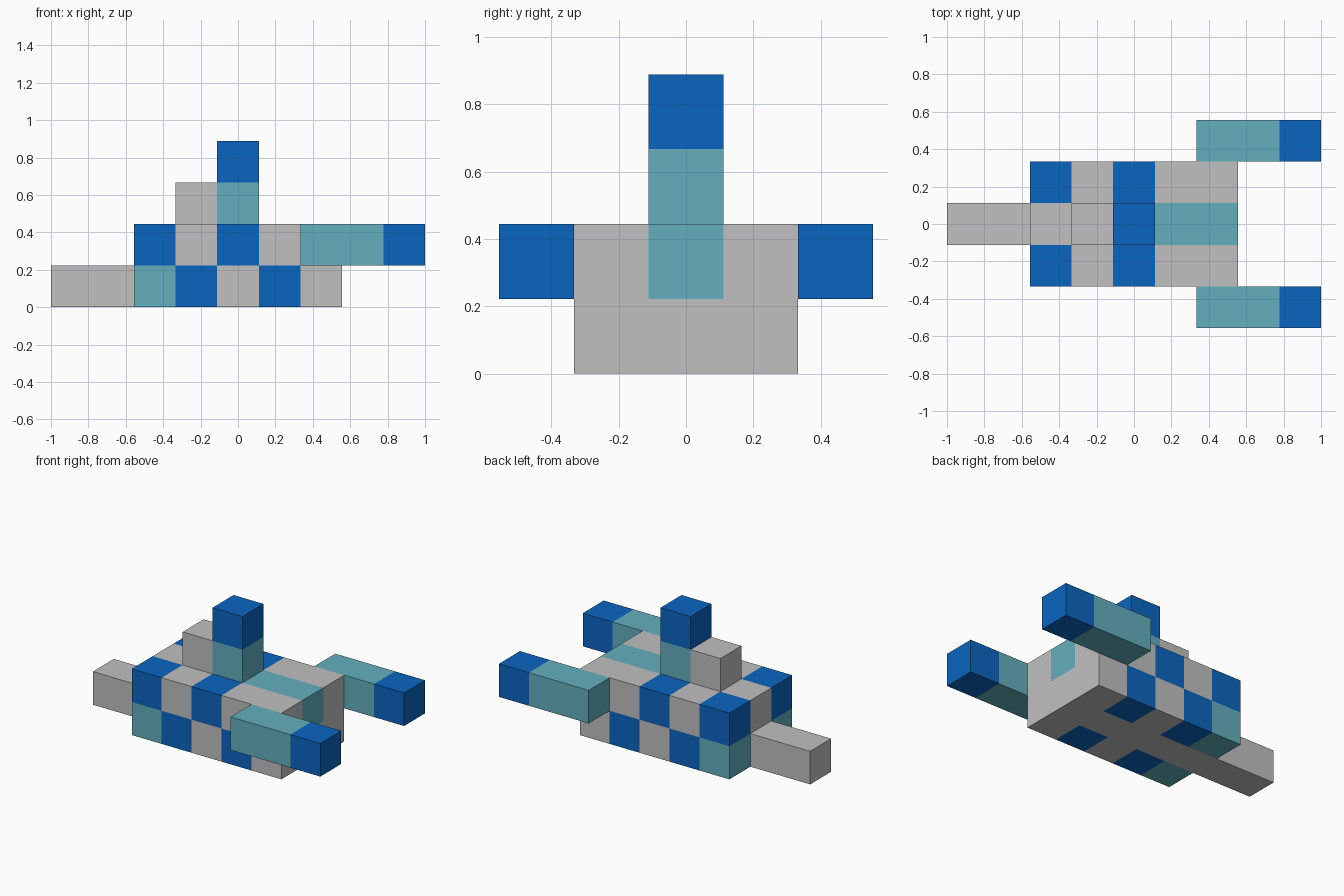
import bpy
import bmesh
from mathutils import Vector

if "Cube" in bpy.data.objects:
    bpy.data.objects.remove(bpy.data.objects["Cube"], do_unlink=True)

U = 2 / 9                                  # edge of one cell
ORIGIN = Vector((-4.5, -2.5, 0))           # grid corner, in cells
GREY, BLUE, TEAL = range(3)


def make_material(name, rgb):
    mat = bpy.data.materials.new(name)
    mat.use_nodes = True
    mat.diffuse_color = (*rgb, 1)
    mat.node_tree.nodes["Principled BSDF"].inputs["Base Color"].default_value = (*rgb, 1)
    return mat


MATERIALS = [
    make_material("light grey", (0.527, 0.527, 0.527)),
    make_material("strong blue", (0.003, 0.130, 0.527)),
    make_material("soft teal", (0.127, 0.429, 0.515)),
]


def block(name, low, high, rule):
    """Box between two grid corners, cut into cells and coloured by rule(i, j, k)."""
    low, high = Vector(low), Vector(high)
    bm = bmesh.new()
    bmesh.ops.create_cube(bm, size=1)
    for v in bm.verts:
        v.co = low + Vector([(c + 0.5) * s for c, s in zip(v.co, high - low)])
    # cut along the cell borders
    for axis in range(3):
        normal = Vector([float(a == axis) for a in range(3)])
        for cut in range(int(low[axis]) + 1, int(high[axis])):
            bmesh.ops.bisect_plane(bm, geom=bm.verts[:] + bm.edges[:] + bm.faces[:],
                                   plane_co=normal * cut, plane_no=normal)
    bm.normal_update()
    for f in bm.faces:
        cell = f.calc_center_median() - f.normal * 0.5
        f.material_index = rule(*(int(c) for c in cell))
    for v in bm.verts:
        v.co = (v.co + ORIGIN) * U
    mesh = bpy.data.meshes.new(name)
    bm.to_mesh(mesh)
    bm.free()
    for mat in MATERIALS:
        mesh.materials.append(mat)
    obj = bpy.data.objects.new(name, mesh)
    bpy.context.collection.objects.link(obj)
    return obj


def body_colour(i, j, k):
    # centre row: grey with a teal channel towards the open end
    if j == 2:
        return TEAL if k == 1 and i >= 5 else GREY
    # outer rows: checkerboard with teal end corners
    if i == 2 and k == 0:
        return TEAL
    return BLUE if i < 6 and (i + k) % 2 else GREY


# Main hull and tail
block("body", (2, 1, 0), (7, 4, 2), body_colour)
block("tail", (0, 2, 0), (2, 3, 1), lambda i, j, k: GREY)

# Tower with the step behind it
block("tower", (4, 2, 2), (5, 3, 4), lambda i, j, k: BLUE if k == 3 else TEAL)
block("tower_step", (3, 2, 2), (4, 3, 3), lambda i, j, k: GREY)

# Side arms with blue tips
for name, j in (("front_arm", 0), ("back_arm", 4)):
    block(name, (6, j, 1), (9, j + 1, 2), lambda i, j, k: BLUE if i == 8 else TEAL)
